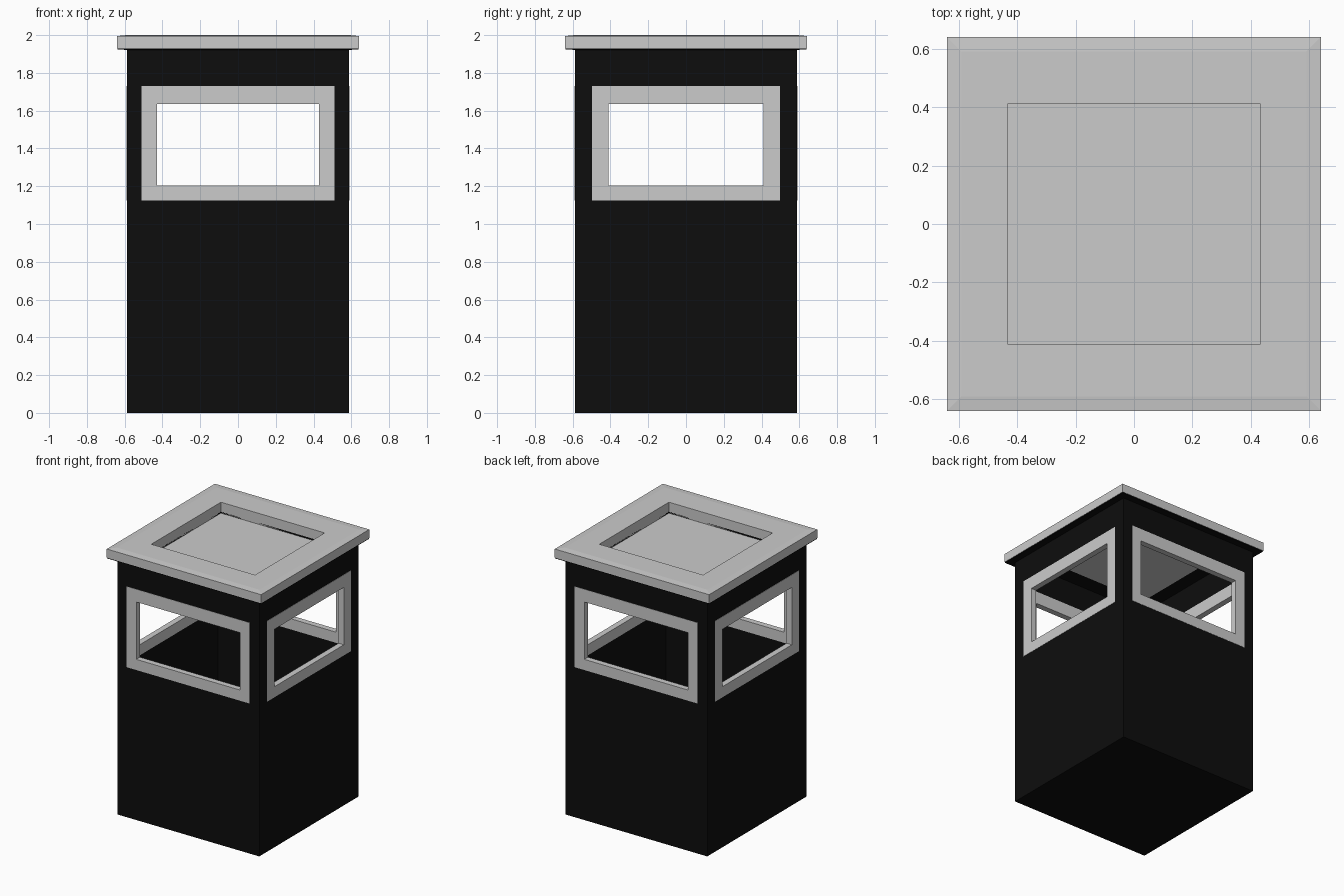
import bpy, bmesh
from math import pi
from mathutils import Matrix

if "Cube" in bpy.data.objects:
    bpy.data.objects.remove(bpy.data.objects["Cube"])

black = bpy.data.materials.new("black_paint")
black.diffuse_color = (0.004, 0.004, 0.004, 1)
black.use_nodes = True
black.node_tree.nodes["Principled BSDF"].inputs["Base Color"].default_value = black.diffuse_color


def loft(name, loops, mat=None, closed=True, turn=None):
    """Bridge four-point loops in order; closed joins last to first, else caps the ends."""
    bm = bmesh.new()
    rings = [[bm.verts.new(p) for p in loop] for loop in loops]
    pairs = list(zip(rings, rings[1:]))
    if closed:
        pairs.append((rings[-1], rings[0]))
    else:
        bm.faces.new(rings[0])
        bm.faces.new(rings[-1])
    for a, b in pairs:
        for i in range(4):
            j = (i + 1) % 4
            bm.faces.new((a[i], a[j], b[j], b[i]))
    bmesh.ops.recalc_face_normals(bm, faces=bm.faces)
    if turn is not None:
        bm.transform(Matrix.Rotation(turn, 4, 'Z'))
    me = bpy.data.meshes.new(name)
    bm.to_mesh(me)
    bm.free()
    ob = bpy.data.objects.new(name, me)
    bpy.context.collection.objects.link(ob)
    if mat:
        me.materials.append(mat)
    return ob


def flat(x, y, z):
    return [(-x, -y, z), (x, -y, z), (x, y, z), (-x, y, z)]


def upright(x, z0, z1, y):
    return [(-x, y, z0), (x, y, z0), (x, y, z1), (-x, y, z1)]


R, T = 0.588, 0.04          # body half width, wall thickness
Z0, Z1 = 1.125, 1.73        # window frame bottom and top

# Four mitred walls, each with a window frame set into its opening
for i, side in enumerate(("front", "right", "back", "left")):
    out_x, in_x = ((0.51, 0.43), (0.497, 0.41))[i % 2]
    loft(side + "_wall", [
        upright(R, 0, 1.93, -R), upright(out_x, Z0, Z1, -R),
        upright(out_x, Z0, Z1, -R + T), upright(R - T, 0, 1.93, -R + T),
    ], black, turn=i * pi / 2)
    f, b = -R - 0.002, -R + T + 0.002
    loft(side + "_window_frame", [
        upright(out_x, Z0, Z1, f), upright(in_x, 1.205, 1.635, f),
        upright(in_x, 1.205, 1.635, b), upright(out_x, Z0, Z1, b),
    ], turn=i * pi / 2)

# Floor
loft("floor", [flat(R - T, R - T, 0), flat(R - T, R - T, 0.02)], black, closed=False)

# Dark ceiling and eaves lining under the roof
loft("ceiling_lining", [
    flat(0.638, 0.638, 1.93), flat(0.638, 0.638, 1.924),
    flat(0.43, 0.412, 1.915), flat(0.43, 0.412, 1.93),
], black)

# Roof slab with a slightly sloped border and a recess
loft("roof", [
    flat(0.64, 0.64, 1.93), flat(0.64, 0.64, 1.995), flat(0.59, 0.59, 2.0),
    flat(0.43, 0.412, 2.0), flat(0.43, 0.412, 1.915),
])

# Panel at the bottom of the roof recess
loft("roof_panel", [flat(0.43, 0.412, 1.912), flat(0.43, 0.412, 1.918)], closed=False)
